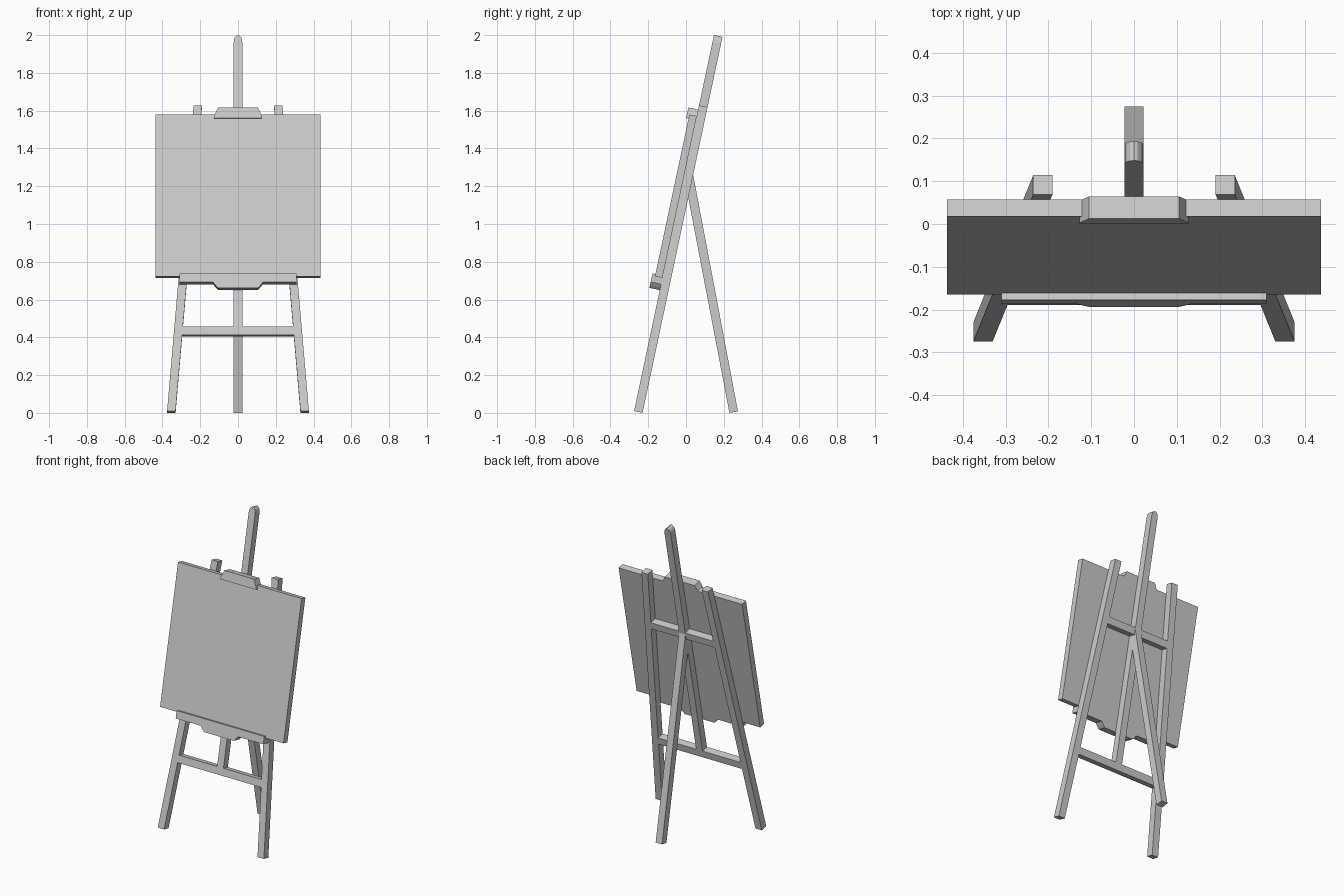
import bpy, bmesh, math
from mathutils import Vector

if "Cube" in bpy.data.objects:
    bpy.data.objects.remove(bpy.data.objects["Cube"])

TILT = math.radians(12)
S, C = math.sin(TILT), math.cos(TILT)
D = 0.046      # timber depth
H = 0.0225     # half timber width


def lean(x, v, w):
    """Leaning-frame coordinates: v up the slope, w backwards from the front face."""
    return Vector((x, -0.275 + v * S + w * C, 0.0095 + v * C - w * S))


def prism(name, front, back):
    bm = bmesh.new()
    a = [bm.verts.new(p) for p in front]
    b = [bm.verts.new(p) for p in back]
    n = len(a)
    bm.faces.new(a)
    bm.faces.new(b[::-1])
    for i in range(n):
        bm.faces.new((a[i], b[i], b[(i + 1) % n], a[(i + 1) % n]))
    bmesh.ops.recalc_face_normals(bm, faces=bm.faces)
    me = bpy.data.meshes.new(name)
    bm.to_mesh(me)
    bm.free()
    ob = bpy.data.objects.new(name, me)
    bpy.context.collection.objects.link(ob)
    return ob


def board(name, outline, w0, w1):
    """Extrude an (x, v) outline through the leaning frame's depth."""
    return prism(name, [lean(x, v, w0) for x, v in outline],
                 [lean(x, v, w1) for x, v in outline])


def sym(half):
    """Complete a right-hand outline with its mirror image."""
    return half + [(-x, v) for x, v in reversed(half)]


def leg_x(v):
    return 0.353 - 0.0846 * v


# Splayed front legs
TOP = 1.655
for side, s in (("left", -1), ("right", 1)):
    board(side + "_front_leg",
          [(s * (leg_x(v) + d), v) for v, d in
           ((0, -H), (0, H), (TOP, H), (TOP, -H))], 0, D)

# Cross rails between the legs
for name, v0, v1 in (("lower_rail", 0.413, 0.459), ("upper_rail", 1.255, 1.3)):
    board(name, sym([(leg_x(v0) - H, v0), (leg_x(v1) - H, v1)]), 0, D)

# Centre mast with rounded tip
arc = [(H * math.cos(math.pi * i / 8), 1.998 + 0.037 * math.sin(math.pi * i / 8))
       for i in range(9)]
board("mast", [(-H, 0.459), (H, 0.459)] + arc, 0, D)

# Rear leg, cut to meet the back of the mast
rear = [(0.23, 0), (0.275, 0.0085), (0.037, 1.265), (0.012, 1.14)]
prism("rear_leg", [(-H, y, z) for y, z in rear], [(H, y, z) for y, z in rear])

# Canvas
board("canvas", sym([(0.437, 0.721), (0.437, 1.597)]), -0.04, 0)

# Canvas tray: front lip with dropped centre, and ledge beneath the canvas
drop = [(0.105, 0.655), (0.118, 0.668), (0.132, 0.686), (0.31, 0.686)]
board("tray_lip", sym(drop + [(0.31, 0.733)]), -0.056, -0.04)
board("tray_ledge", sym(drop + [(0.31, 0.721)]), -0.04, 0)

# Top clamp: front lip and cap over the canvas
board("clamp_lip", sym([(0.127, 1.574), (0.127, 1.586), (0.105, 1.632)]), -0.053, -0.04)
board("clamp_cap", sym([(0.122, 1.597), (0.105, 1.632)]), -0.04, 0)
